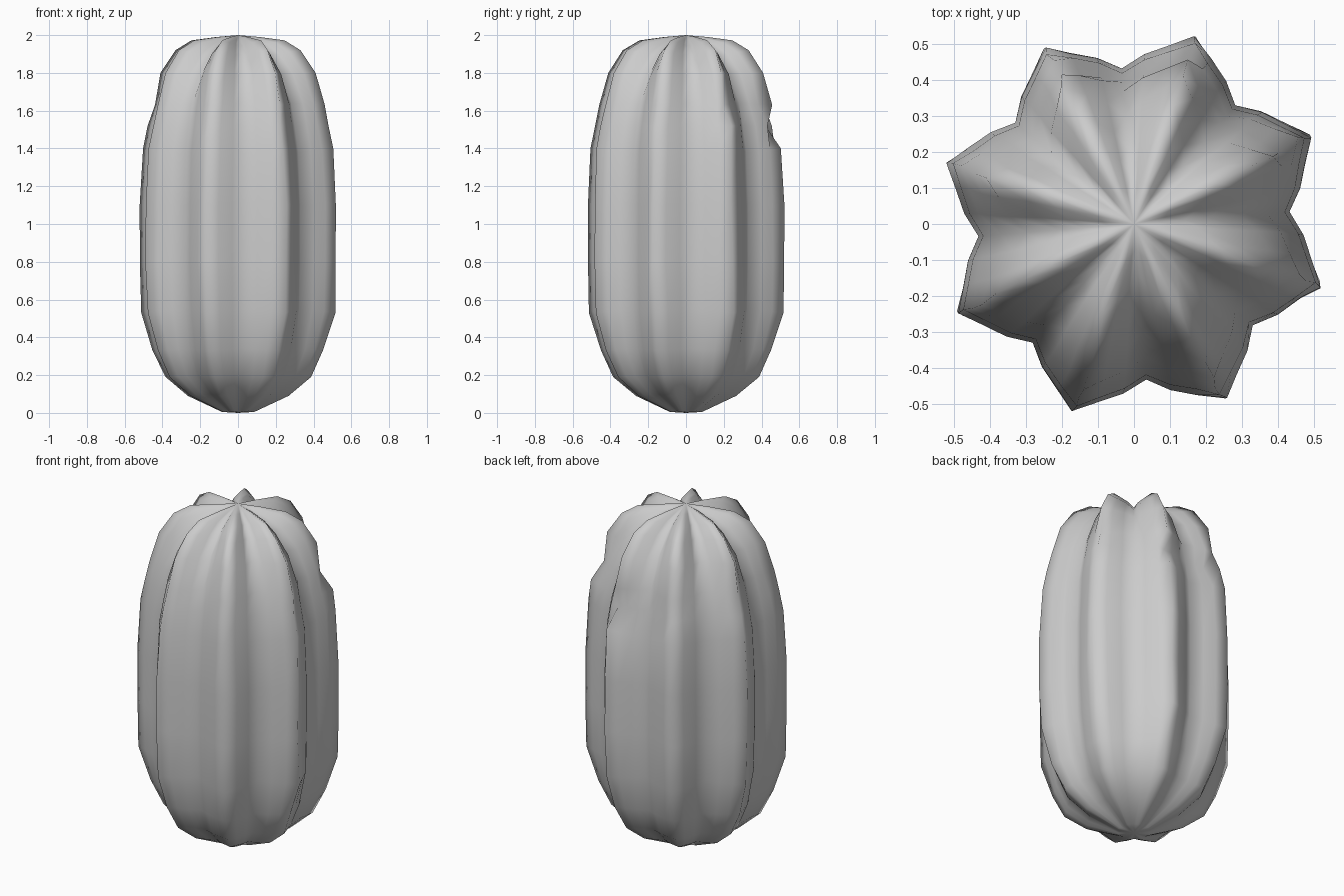
import bpy, math, random

if "Cube" in bpy.data.objects:
    bpy.data.objects.remove(bpy.data.objects["Cube"])

random.seed(4)
RIBS, PER = 8, 6
FIRST = 27  # angle of the first rib, degrees

# Vertical profiles: (ridge radius, ridge z, valley radius, valley z)
levels = [
    (0.09, 0.005, 0.08, 0.01), (0.28, 0.09, 0.235, 0.10),
    (0.405, 0.19, 0.34, 0.20), (0.475, 0.33, 0.395, 0.34),
    (0.54, 0.53, 0.425, 0.55), (0.547, 0.80, 0.433, 0.80),
    (0.547, 1.10, 0.433, 1.10), (0.53, 1.40, 0.42, 1.38),
    (0.505, 1.52, 0.395, 1.52), (0.48, 1.63, 0.37, 1.64),
    (0.43, 1.80, 0.30, 1.79), (0.35, 1.92, 0.21, 1.89),
    (0.26, 1.972, 0.14, 1.94), (0.12, 1.99, 0.07, 1.975),
]
# Ridge-to-valley blend and rib-relative angle across one rib
section = [(0.0, 0.0), (0.62, 13.0), (1.0, 22.0),
           (1.0, 23.5), (0.62, 32.0), (0.0, 45.0)]
section = [(0.0, 0.0), (0.36, 6.5), (0.66, 14.5),
           (1.0, 22.5), (0.66, 30.5), (0.36, 38.5)]
# Dents where a rib is pinched: (rib, level) -> radius factor
dents = {(1, 8): 0.88, (0, 9): 0.93, (2, 9): 0.96, (3, 9): 0.96, (0, 8): 1.02}

verts, faces = [], []
N = RIBS * PER
for li, (rr, rz, vr, vz) in enumerate(levels):
    for rib in range(RIBS):
        wobble = random.uniform(-1.2, 1.2)
        pinch = dents.get((rib, li), 1.0)
        for t, da in section:
            a = math.radians(FIRST + rib * 45 + da + wobble * (1 - t))
            r = (rr + (vr - rr) * t) * (pinch + (1 - pinch) * t)
            z = rz + (vz - rz) * t
            verts.append((r * math.cos(a), r * math.sin(a), z))
for li in range(len(levels) - 1):
    for i in range(N):
        j = (i + 1) % N
        faces.append((li * N + i, li * N + j, (li + 1) * N + j, (li + 1) * N + i))

# Close the base and crown with centre points
base, crown = len(verts), len(verts) + 1
verts += [(0, 0, 0), (0, 0, 2.0)]
last = (len(levels) - 1) * N
for i in range(N):
    j = (i + 1) % N
    faces.append((base, j, i))
    faces.append((crown, last + i, last + j))

# Ribbed cactus body
mesh = bpy.data.meshes.new("ribbed_body")
mesh.from_pydata(verts, [], faces)
mesh.update()
body = bpy.data.objects.new("ribbed_body", mesh)
bpy.context.collection.objects.link(body)
for p in mesh.polygons:
    p.use_smooth = True
